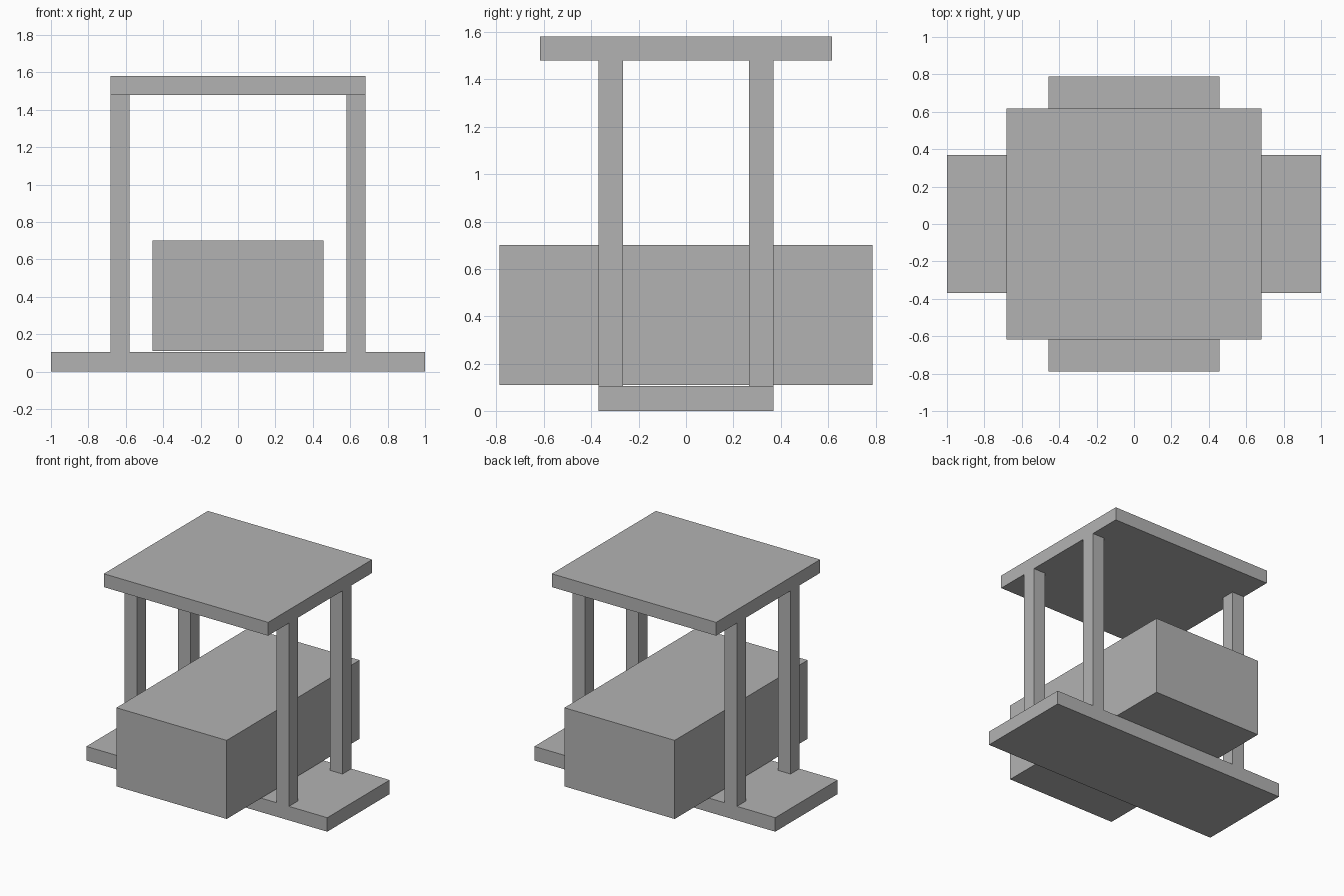
import bpy
import bmesh
from mathutils import Vector

cube = bpy.data.objects.get("Cube")
if cube:
    bpy.data.objects.remove(cube, do_unlink=True)

# One plain grey for every part
grey = bpy.data.materials.new("plain_grey")
grey.use_nodes = True
colour = (0.45, 0.45, 0.45, 1)
grey.diffuse_color = colour
grey.node_tree.nodes["Principled BSDF"].inputs["Base Color"].default_value = colour


def box(name, low, high):
    """Axis-aligned box between two opposite corners, origin at its centre."""
    low, high = Vector(low), Vector(high)
    mesh = bpy.data.meshes.new(name)
    bm = bmesh.new()
    bmesh.ops.create_cube(bm, size=1)
    bmesh.ops.scale(bm, vec=high - low, verts=bm.verts)
    bm.to_mesh(mesh)
    bm.free()
    mesh.materials.append(grey)
    obj = bpy.data.objects.new(name, mesh)
    obj.location = (low + high) / 2
    bpy.context.collection.objects.link(obj)
    return obj


BASE_TOP = 0.105
ROOF_BOTTOM = 1.48

# Base plank, main block and flat roof
box("base_plank", (-1, -0.37, 0), (1, 0.37, BASE_TOP))
box("main_block", (-0.458, -0.788, 0.11), (0.458, 0.788, 0.70))
box("roof_slab", (-0.682, -0.617, ROOF_BOTTOM), (0.682, 0.617, 1.58))

# Four posts, flush with the roof sides and the base edges
for side, sx in (("right", -1), ("left", 1)):
    for end, sy in (("front", -1), ("back", 1)):
        xs = sorted((sx * 0.58, sx * 0.682))
        ys = sorted((sy * 0.265, sy * 0.37))
        box(f"{end}_{side}_post", (xs[0], ys[0], BASE_TOP), (xs[1], ys[1], ROOF_BOTTOM))
